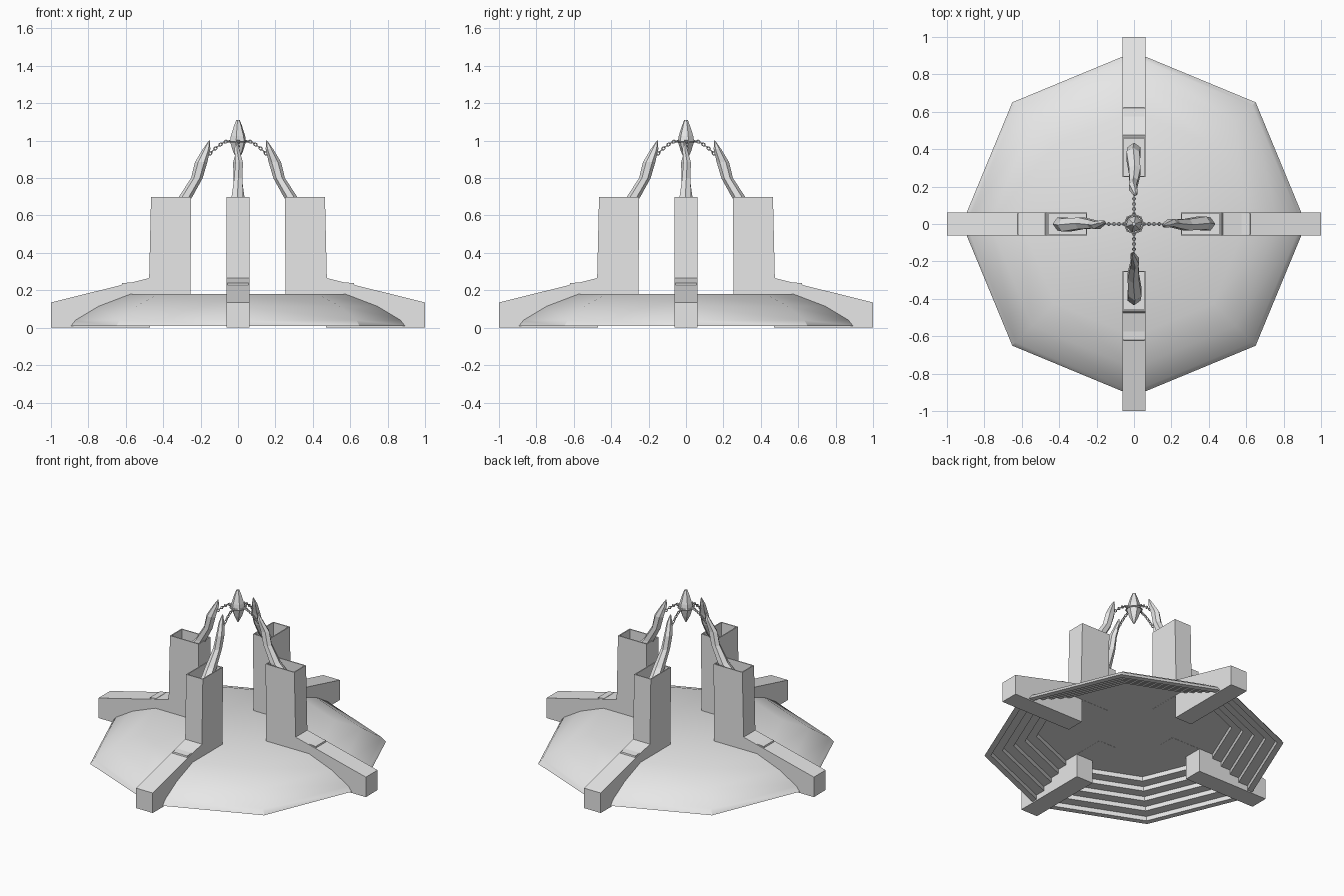
import bpy, bmesh, math
from mathutils import Vector, Matrix

cube = bpy.data.objects.get("Cube")
if cube:
    bpy.data.objects.remove(cube, do_unlink=True)

stone = bpy.data.materials.new("pale grey stone")
stone.use_nodes = True
COLOUR = (0.8, 0.8, 0.8, 1)
stone.diffuse_color = COLOUR
stone.node_tree.nodes["Principled BSDF"].inputs["Base Color"].default_value = COLOUR


def finish(bm, name, copies=1):
    """Turn a bmesh into one object, or several spaced evenly around z."""
    bmesh.ops.recalc_face_normals(bm, faces=bm.faces)
    mesh = bpy.data.meshes.new(name)
    bm.to_mesh(mesh)
    bm.free()
    mesh.materials.append(stone)
    sides = ["left", "back", "right", "front"]
    for k in range(copies):
        label = name if copies == 1 else sides[k] + "_" + name
        obj = bpy.data.objects.new(label, mesh)
        obj.rotation_euler.z = math.tau * k / copies
        bpy.context.collection.objects.link(obj)
    return obj


def loft(bm, rings, loop=False):
    """Skin a list of point rings; cap the ends unless they form a loop."""
    vs = [[bm.verts.new(p) for p in ring] for ring in rings]
    n = len(vs[0])
    pairs = list(zip(vs, vs[1:])) + ([(vs[-1], vs[0])] if loop else [])
    for a, b in pairs:
        for i in range(n):
            j = (i + 1) % n
            bm.faces.new((a[i], a[j], b[j], b[i]))
    if not loop:
        bm.faces.new(vs[0])
        bm.faces.new(vs[-1])


def circle(n, rx, ry, centre, turn=0.0):
    return [Vector(centre) + Vector((rx * math.cos(math.tau * i / n + turn),
                                     ry * math.sin(math.tau * i / n + turn), 0))
            for i in range(n)]


def add_ring(bm, matrix, radius, wire, segments, stretch=1.0):
    """Add a small torus, optionally stretched along its own x."""
    rings = []
    for i in range(segments):
        a = math.tau * i / segments
        ring = []
        for j in range(6):
            b = math.tau * j / 6
            d = radius + wire * math.cos(b)
            ring.append(matrix @ Vector((d * math.cos(a) * stretch, d * math.sin(a),
                                         wire * math.sin(b))))
        rings.append(ring)
    loft(bm, rings, loop=True)


# Octagonal dais: sloped shell above, concentric steps below
outer = [(0.60, 0.18), (0.77, 0.115), (0.895, 0.04), (0.92, 0.008)]
steps = []
radius, height = 0.88, 0.008
for i in range(5):
    steps.append((radius, height))
    height += 0.03
    steps.append((radius, height))
    radius -= 0.07
bm = bmesh.new()
loft(bm, [circle(8, r, r, (0, 0, z)) for r, z in outer + steps])
dais = finish(bm, "dais")
bpy.context.view_layer.objects.active = dais
dais.select_set(True)
bpy.ops.object.shade_smooth_by_angle(angle=math.radians(35))
dais.select_set(False)

# Buttress: sloping beam and upright pillar in one profile, hollow at the top
HALF = 0.0625
profile = [(1, 0), (1, 0.135), (0.475, 0.265), (0.465, 0.7), (0.25, 0.7),
           (0.255, 0.157), (0.47, 0.157), (0.47, 0)]
bm = bmesh.new()
loft(bm, [[(r, y, z) for r, z in profile] for y in (-HALF, HALF)])
bmesh.ops.recalc_face_normals(bm, faces=bm.faces)
top = max(bm.faces, key=lambda f: f.calc_center_median().z)
bmesh.ops.inset_region(bm, faces=[top], thickness=0.01)
well = bmesh.ops.extrude_discrete_faces(bm, faces=[top])["faces"][0]
bmesh.ops.translate(bm, verts=well.verts, vec=(0, 0, -0.42))
finish(bm, "buttress", 4)

# Small raised lip on each beam
bm = bmesh.new()
lip = [(0.575, 0.225), (0.575, 0.242), (0.62, 0.238), (0.625, 0.215)]
loft(bm, [[(r, y, z) for r, z in lip] for y in (-0.055, 0.055)])
finish(bm, "beam_lip", 4)

# Claws rising from the pillars: radius, height, half depth, half width, sway
claw = [(0.385, 0.50, 0.050, 0.040, 0), (0.36, 0.60, 0.050, 0.040, 0.005),
        (0.28, 0.70, 0.036, 0.035, -0.004), (0.22, 0.80, 0.031, 0.026, 0.002),
        (0.197, 0.885, 0.033, 0.023, 0.006), (0.168, 0.955, 0.020, 0.015, -0.006),
        (0.153, 1.0, 0.003, 0.003, -0.008)]
bm = bmesh.new()
loft(bm, [circle(6, d, w, (r, s, z)) for r, z, d, w, s in claw])
finish(bm, "claw", 4)

# Chains of alternating links, arching from claw to centre
bm = bmesh.new()
LINKS = 8
for i in range(LINKS):
    t = (i + 0.5) / LINKS
    spot = Vector((0.045 + 0.11 * t, 0, 1.0 - 0.075 * t ** 1.6))
    slope = math.atan2(0.12 * t ** 0.6, 0.11)
    m = (Matrix.Translation(spot) @ Matrix.Rotation(slope, 4, 'Y')
         @ Matrix.Rotation(math.pi / 2 * (i % 2), 4, 'X'))
    add_ring(bm, m, 0.0075, 0.0028, 10, 1.3)
finish(bm, "chain", 4)

# Central hanging crystal and its collar
bm = bmesh.new()
crystal = [(0.004, 0.895), (0.027, 0.94), (0.045, 0.995), (0.040, 1.025),
           (0.022, 1.08), (0.010, 1.11)]
loft(bm, [circle(6, r, r, (0, 0, z), 0.3) for r, z in crystal])
finish(bm, "crystal")

bm = bmesh.new()
add_ring(bm, Matrix.Translation((0, 0, 0.995)), 0.05, 0.005, 8)
finish(bm, "crystal_collar")
